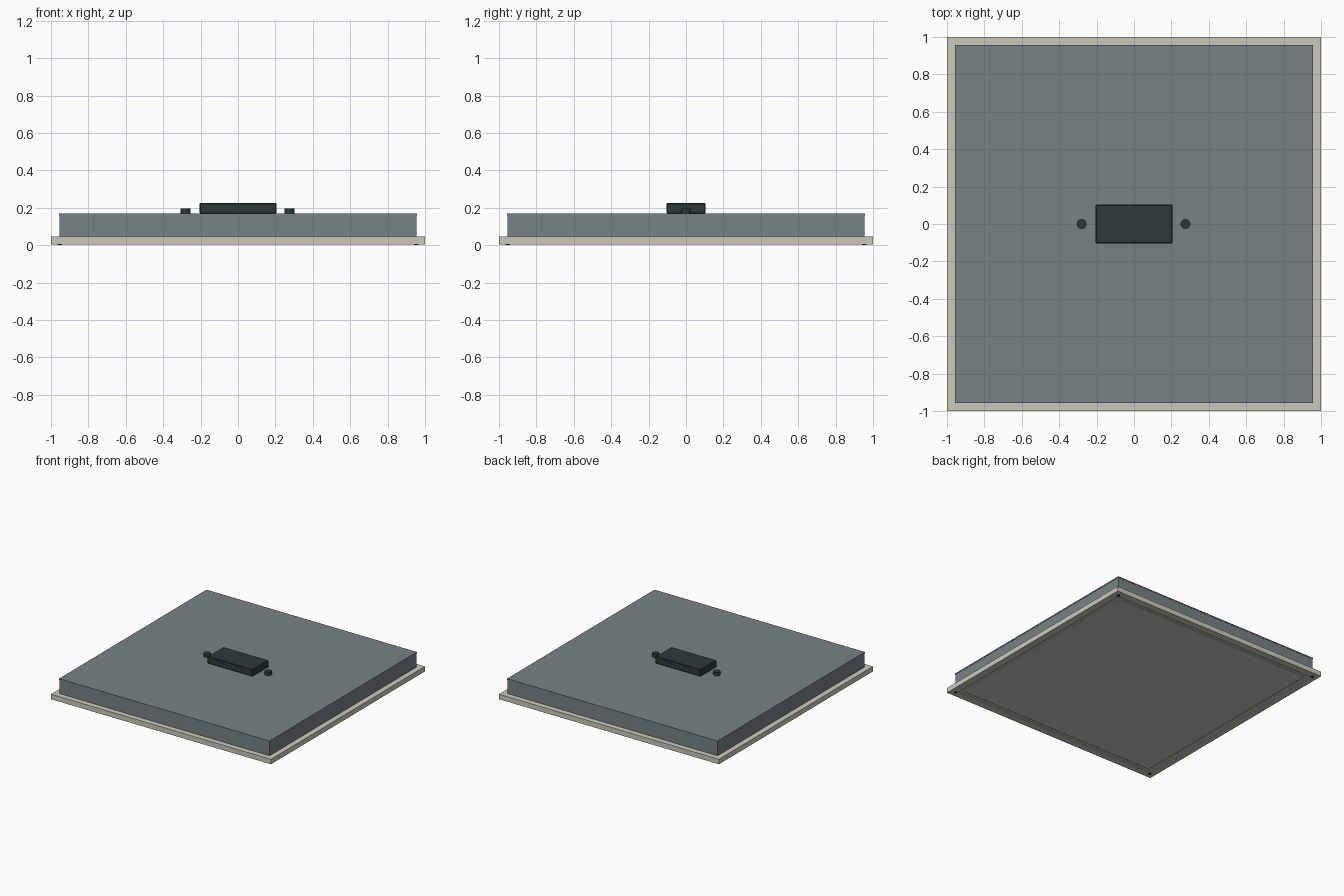
import bpy, bmesh

if "Cube" in bpy.data.objects:
    bpy.data.objects.remove(bpy.data.objects["Cube"])


def material(name, rgb):
    m = bpy.data.materials.new(name)
    m.diffuse_color = (*rgb, 1)
    m.use_nodes = True
    m.node_tree.nodes["Principled BSDF"].inputs["Base Color"].default_value = m.diffuse_color
    return m


CREAM = material("warm_white", (0.60, 0.59, 0.49))
GREY = material("blue_grey_metal", (0.185, 0.225, 0.24))
DARK = material("dark_green_grey", (0.026, 0.042, 0.042))


def finish(bm, name, mat):
    me = bpy.data.meshes.new(name)
    bm.to_mesh(me)
    bm.free()
    ob = bpy.data.objects.new(name, me)
    bpy.context.collection.objects.link(ob)
    me.materials.append(mat)
    return ob


def box(name, hx, hy, z0, z1, mat, bevel=0):
    bm = bmesh.new()
    bmesh.ops.create_cube(bm, size=1)
    for v in bm.verts:
        v.co = (v.co.x * 2 * hx, v.co.y * 2 * hy, z0 if v.co.z < 0 else z1)
    if bevel:
        bmesh.ops.bevel(bm, geom=bm.edges[:], offset=bevel, segments=1, affect='EDGES')
    return finish(bm, name, mat)


def disc(name, x, y, r, z0, z1, sides, mat):
    bm = bmesh.new()
    bmesh.ops.create_cone(bm, cap_ends=True, segments=sides, radius1=r, radius2=r, depth=z1 - z0)
    bmesh.ops.translate(bm, verts=bm.verts, vec=(x, y, (z0 + z1) / 2))
    return finish(bm, name, mat)


# Front frame with a shallow recess underneath for the diffuser
frame_bm = bmesh.new()
bmesh.ops.create_cube(frame_bm, size=2)
for v in frame_bm.verts:
    v.co.z = 0.004 if v.co.z < 0 else 0.045
frame_bm.normal_update()
bottom = [f for f in frame_bm.faces if f.normal.z < -0.9]
bmesh.ops.inset_region(frame_bm, faces=bottom, thickness=0.085)
inner = bmesh.ops.extrude_face_region(frame_bm, geom=bottom)
bmesh.ops.translate(frame_bm, vec=(0, 0, 0.008),
                    verts=[g for g in inner["geom"] if isinstance(g, bmesh.types.BMVert)])
bmesh.ops.delete(frame_bm, geom=bottom, context='FACES_ONLY')
finish(frame_bm, "frame", CREAM)

# Diffuser sheet, housing and back lid
box("diffuser", 0.909, 0.909, 0.006, 0.014, CREAM)
box("housing", 0.955, 0.955, 0.045, 0.158, GREY)
box("back_lid", 0.957, 0.957, 0.158, 0.168, GREY)

# Driver box and the two cable knobs beside it
box("driver_box", 0.206, 0.104, 0.168, 0.226, DARK, 0.005)
for side, x in (("left", -0.28), ("right", 0.275)):
    disc("knob_" + side, x, 0, 0.027, 0.168, 0.196, 12, DARK)

# Corner screws under the frame
for sx in (-1, 1):
    for sy in (-1, 1):
        disc("corner_screw", sx * 0.953, sy * 0.953, 0.013, 0, 0.008, 12, DARK)
